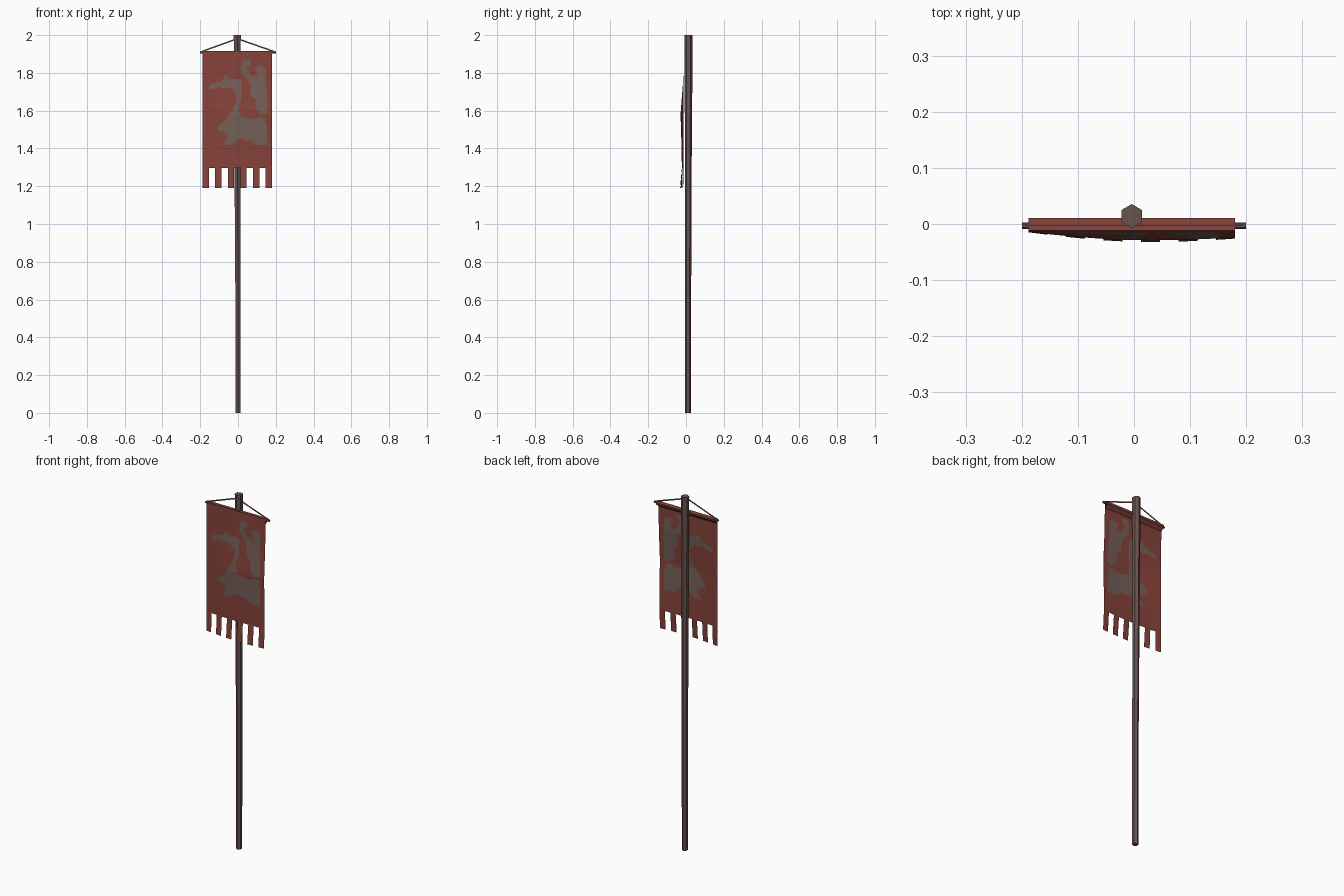
import bpy, bmesh, math
from mathutils import Vector

if "Cube" in bpy.data.objects:
    bpy.data.objects.remove(bpy.data.objects["Cube"])


def material(name, rgb):
    m = bpy.data.materials.new(name)
    m.diffuse_color = (*rgb, 1)
    m.use_nodes = True
    m.node_tree.nodes["Principled BSDF"].inputs["Base Color"].default_value = m.diffuse_color
    return m


WOOD = material("dark wood", (0.135, 0.085, 0.075))
RED = material("red cloth", (0.24, 0.055, 0.042))
GREY = material("faded emblem", (0.18, 0.115, 0.098))


def make(name, bm, mats):
    me = bpy.data.meshes.new(name)
    bm.to_mesh(me)
    bm.free()
    for m in mats:
        me.materials.append(m)
    ob = bpy.data.objects.new(name, me)
    bpy.context.collection.objects.link(ob)
    return ob


def rod(name, rings, sides, axis, turn=0.0):
    """Capped rod through (centre, radius) rings along x or z."""
    bm = bmesh.new()
    loops = []
    for c, r in rings:
        loop = []
        for i in range(sides):
            a = turn + math.tau * i / sides
            u, v = r * math.cos(a), r * math.sin(a)
            off = Vector((u, v, 0)) if axis == "z" else Vector((0, u, v))
            loop.append(bm.verts.new(Vector(c) + off))
        loops.append(loop)
    for lo, hi in zip(loops, loops[1:]):
        for i in range(sides):
            j = (i + 1) % sides
            bm.faces.new((lo[i], lo[j], hi[j], hi[i]))
    bm.faces.new(loops[0][::-1])
    bm.faces.new(loops[-1])
    bmesh.ops.recalc_face_normals(bm, faces=bm.faces)
    return make(name, bm, [WOOD])


# Slightly crooked six-sided pole
rod("pole", [((0, 0.01, 0), 0.0155), ((0, 0.011, 0.65), 0.0165),
             ((-0.003, 0.012, 1.3), 0.018), ((-0.004, 0.014, 2), 0.0215)],
    6, "z", math.pi / 2)

# Crossbar inside the top hem
rod("crossbar", [((-0.2, -0.003, 1.908), 0.006), ((0.2, -0.003, 1.908), 0.006)], 6, "x")

# Flat hanging cords from the bar ends to the pole
for side, label in ((-1, "left"), (1, "right")):
    bm = bmesh.new()
    ends = [(0.197 * side, 1.911), (-0.004, 1.981)]
    vs = [bm.verts.new((x, y, z + dz)) for x, z in ends
          for y, dz in ((-0.003, -0.004), (-0.0015, -0.004), (-0.0015, 0.004), (-0.003, 0.004))]
    for i in range(4):
        j = (i + 1) % 4
        bm.faces.new((vs[i], vs[j], vs[4 + j], vs[4 + i]))
    bm.faces.new(vs[:4])
    bm.faces.new(vs[4:])
    bmesh.ops.recalc_face_normals(bm, faces=bm.faces)
    make("cord_" + label, bm, [WOOD])

# Emblem outlines in centimetres (x, z): long-necked beast and its raised wing
BEAST = [(-15.3, 171), (-15.3, 173.5), (-12, 175), (-8.5, 175.6), (-6.5, 179.2), (-4.5, 177),
         (0, 177), (2, 175.5), (1.6, 166), (0.3, 162), (1.6, 157), (6, 155.5), (14.8, 157),
         (15.5, 142), (9.5, 141.5), (6, 144.5), (1, 145), (-5, 141.5), (-8.3, 142),
         (-5.3, 146), (-8, 149.3), (-11, 149.5), (-10, 152.5), (-7, 154.5), (-4, 159),
         (-1, 164), (-1, 169.5), (-4, 172), (-10.5, 172.5)]
WING = [(2.8, 187), (6.5, 187), (6.5, 184), (4.2, 183), (6.5, 179), (10.5, 178), (9, 183.5),
        (14.8, 183), (15.2, 159), (12.5, 158), (9.5, 161), (9.5, 166), (6.5, 168),
        (6.5, 174), (4.8, 177), (1.8, 180), (1.8, 184)]


def inside(poly, x, z):
    hit = False
    for (x1, z1), (x2, z2) in zip(poly, poly[1:] + poly[:1]):
        if (z1 > z) != (z2 > z) and x < x1 + (z - z1) * (x2 - x1) / (z2 - z1):
            hit = not hit
    return hit


# Gentle billow of the cloth
DEPTH = [(1.19, -0.032), (1.30, -0.022), (1.42, -0.024), (1.58, -0.029), (1.76, -0.015), (1.916, -0.012)]


def billow(x, z):
    for (z0, y0), (z1, y1) in zip(DEPTH, DEPTH[1:]):
        if z <= z1:
            y = y0 + (y1 - y0) * (z - z0) / (z1 - z0)
            break
    f = 0.4 + 0.6 * math.cos((x - 0.03) * 7) if x > 0.03 else 0.1 + 0.9 * math.cos((x - 0.03) * 7)
    return -0.012 + (y + 0.012) * f


# Banner cloth: fine grid, alternate strips left out along the lower edge
X0, X1, Z0, Z1, NX, NZ, FRINGE = -0.188, 0.18, 1.19, 1.915, 55, 108, 16
bm = bmesh.new()
grid = []
for k in range(NZ + 1):
    z = Z0 + (Z1 - Z0) * k / NZ
    xs = [X0 + (X1 - X0) * i / NX for i in range(NX + 1)]
    grid.append([bm.verts.new((x, billow(x, z), z)) for x in xs])
for k in range(NZ):
    for i in range(NX):
        if k < FRINGE and (i // 5) % 2:
            continue
        f = bm.faces.new((grid[k][i], grid[k][i + 1], grid[k + 1][i + 1], grid[k + 1][i]))
        c = f.calc_center_median() * 100
        f.material_index = int(inside(BEAST, c.x, c.z) or inside(WING, c.x, c.z))
# Hem folded over the crossbar
prev = grid[NZ]
for y, z in ((0.011, 1.913), (0.009, 1.902), (-0.011, 1.885)):
    row = [bm.verts.new((v.co.x, y, z)) for v in prev]
    for i in range(NX):
        bm.faces.new((prev[i], prev[i + 1], row[i + 1], row[i]))
    prev = row
bmesh.ops.delete(bm, geom=[v for v in bm.verts if not v.link_faces], context="VERTS")
make("banner", bm, [RED, GREY])
